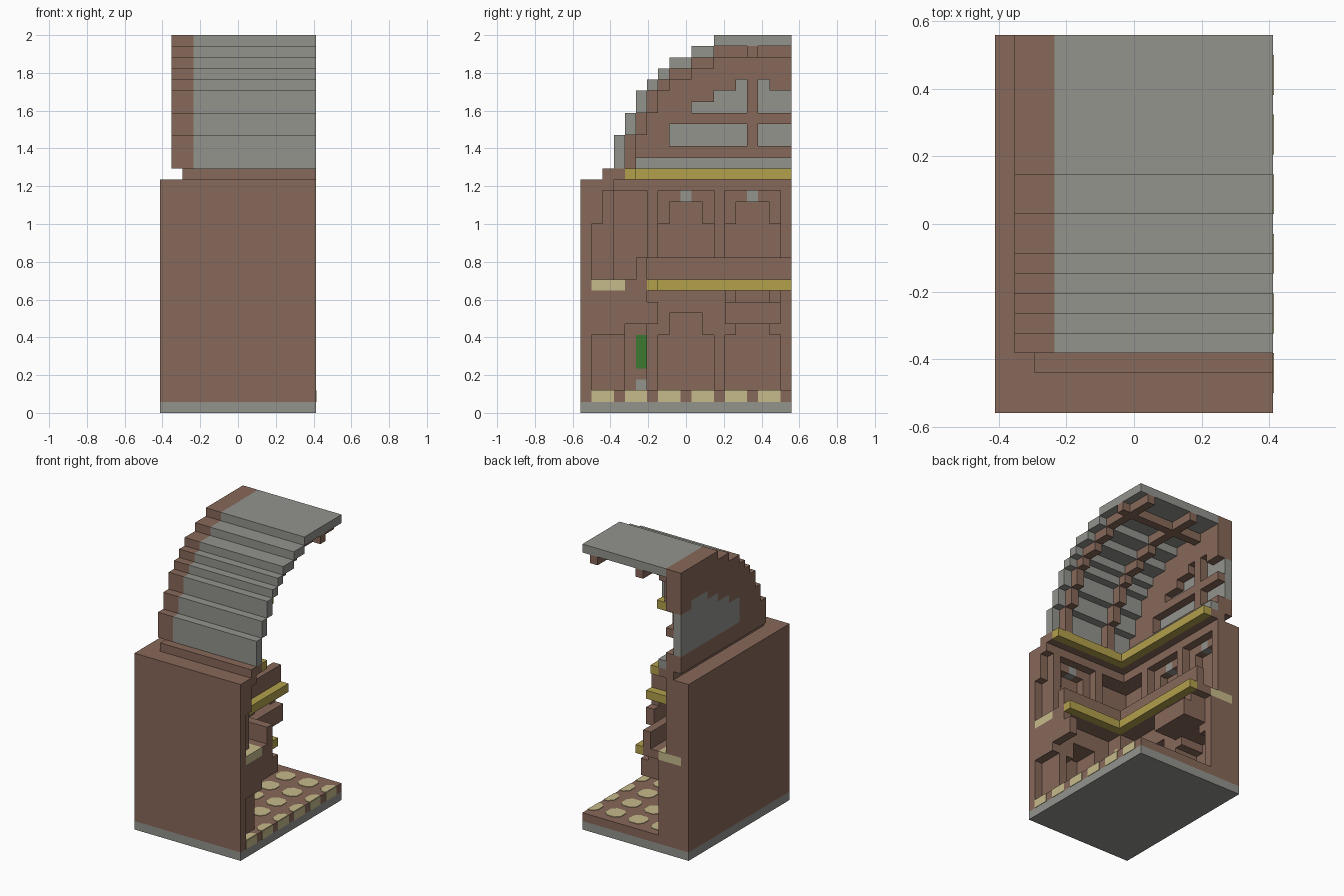
import bpy
import bmesh

if "Cube" in bpy.data.objects:
    bpy.data.objects.remove(bpy.data.objects["Cube"], do_unlink=True)

# Block grid: the model is NX by NY by NZ blocks
NX, NY, NZ = 14, 19, 34
U = 2 / NZ


def point(i, j, k):
    return ((i - NX / 2) * U, (j - NY / 2) * U, k * U)


def linear(c):
    c /= 255
    return c / 12.92 if c < 0.04 else ((c + 0.055) / 1.055) ** 2.4


def material(name, rgb):
    mat = bpy.data.materials.new(name)
    color = [linear(c) for c in rgb] + [1]
    mat.diffuse_color = color
    mat.use_nodes = True
    mat.node_tree.nodes["Principled BSDF"].inputs["Base Color"].default_value = color
    return mat


brown = material("brown brick", (135, 104, 90))
grey = material("grey stone", (147, 148, 141))
gold = material("gold trim", (178, 160, 76))
cream = material("cream stone", (198, 186, 138))
green = material("green", (60, 120, 48))


def prism(bm, outline, k0, k1):
    low = [bm.verts.new(point(i, j, k0)) for i, j in outline]
    high = [bm.verts.new(point(i, j, k1)) for i, j in outline]
    bm.faces.new(low[::-1])
    bm.faces.new(high)
    n = len(outline)
    for a in range(n):
        b = (a + 1) % n
        bm.faces.new((low[a], low[b], high[b], high[a]))


def finish(name, mat, bm):
    mesh = bpy.data.meshes.new(name)
    bm.to_mesh(mesh)
    bm.free()
    mesh.materials.append(mat)
    obj = bpy.data.objects.new(name, mesh)
    bpy.context.collection.objects.link(obj)


def blocks(name, mat, boxes):
    """Boxes given as (i0, i1, j0, j1, k0, k1) in grid units."""
    bm = bmesh.new()
    for i0, i1, j0, j1, k0, k1 in boxes:
        if i1 > i0 and j1 > j0 and k1 > k0:
            prism(bm, [(i0, j0), (i1, j0), (i1, j1), (i0, j1)], k0, k1)
    finish(name, mat, bm)


def on_both_walls(name, mat, boxes):
    """Boxes given as (along0, along1, depth0, depth1, k0, k1), for each wall."""
    blocks("side_" + name, mat, [(d0, d1, a0, min(a1, NY), k0, k1)
                                 for a0, a1, d0, d1, k0, k1 in boxes])
    blocks("front_" + name, mat, [(a0, min(a1, NX), d0, d1, k0, k1)
                                  for a0, a1, d0, d1, k0, k1 in boxes])


# Base and floor
blocks("base_slab", grey, [(0, NX, 0, NY, 0, 1)])
blocks("floor", brown, [(1, NX, 1, NY, 1, 2)])
bm = bmesh.new()
for i in range(1, NX, 3):
    for j in range(1, NY - 1, 3):
        c = 0.5
        octagon = [(i + c, j), (i + 2 - c, j), (i + 2, j + c), (i + 2, j + 2 - c),
                   (i + 2 - c, j + 2), (i + c, j + 2), (i, j + 2 - c), (i, j + c)]
        prism(bm, [(min(x, NX), y) for x, y in octagon if x <= NX + c], 2, 2.06)
finish("floor_tiles", cream, bm)
blocks("floor_edge_tiles", cream,
       [(NX, NX + 0.05, j, j + 2, 1, 2) for j in range(1, NY - 1, 3)])

# Lower walls: outer skin, piers and arched alcoves
END = NY
PIERS = (6, 12, 18)
on_both_walls("wall_skin", brown, [(0, END, 0, 1, 1, 21)])
on_both_walls("lower_piers", brown, [(p, p + 1, 1, 4, 2, 11) for p in PIERS])
on_both_walls("lower_arches", brown, [
    (7, 8, 1, 4, 7, 9), (11, 12, 1, 4, 7, 9), (7, 12, 1, 4, 9, 11),
    (13, 14, 1, 4, 7, 8), (17, 18, 1, 4, 7, 8), (13, 18, 1, 4, 8, 11)])
blocks("corner_block", brown, [(1, 6, 1, 5, 2, 11), (1, 5, 5, 6, 2, 11)])

# Corner post with coloured bands
blocks("post_foot", grey, [(5, 6, 5, 6, 2, 3)])
blocks("post_shaft", brown, [(5, 6, 5, 6, 3, 4), (5, 6, 5, 6, 7, 8),
                             (5, 6, 5.5, 6, 8, 9.5), (5, 6, 5, 6, 9.5, 11)])
blocks("post_panel", green, [(5, 6, 5, 6, 4, 7)])
blocks("post_light", cream, [(5, 6, 5, 5.5, 8, 9.5)])

# Hood above the second alcove
on_both_walls("hood", brown, [(13, 18, 4, 7, 8, 10), (13, 14, 4, 6, 10, 11),
                              (17, 18, 4, 6, 10, 11)])

# Gallery floor, parapet and trim
on_both_walls("alcove_floor", cream, [(1, END, 1, 4, 11, 12)])
on_both_walls("gallery_floor", brown, [(4, END, 4, 6, 11, 12)])
on_both_walls("parapet", brown, [(5, END, 5, 6, 12, 14)])
on_both_walls("gallery_trim", gold, [(6, END, 6, 7, 11, 12)])

# Upper alcoves with keystones
on_both_walls("upper_piers", brown, [(p, p + 1, 1, 3, 12, 20) for p in PIERS])
arches = []
for a in (7, 13):
    arches += [(a, a + 1, 1, 2, 17, 20), (a + 4, a + 5, 1, 2, 17, 20),
               (a + 1, a + 2, 1, 2, 19, 20), (a + 3, a + 4, 1, 2, 19, 20)]
on_both_walls("upper_arches", brown, arches)
on_both_walls("keystones", grey, [(9, 10, 1, 2, 19, 20), (15, 16, 1, 2, 19, 20)])
on_both_walls("lintel", brown, [(1, END, 1, 3, 20, 21)])

# Cornice
on_both_walls("cornice_base", brown, [(2, END, 2, 4, 21, 22)])
on_both_walls("cornice_trim", gold, [(4, END, 4, 5, 21, 22)])
blocks("side_ledge", grey, [(3, 4, 5, NY, 22, 23)])

# Stepped vault: each step is (j0, j1, k0, k1)
STEPS = [(3, 4, 22, 25), (4, 5, 25, 27), (5, 6, 27, 29), (6, 7, 29, 30), (7, 8, 30, 31),
         (8, 10, 31, 32), (10, 12, 32, 33), (12, NY, 33, 34)]
blocks("vault", grey, [(3, NX) + s for s in STEPS])
blocks("vault_edge", brown, [(1, 3) + s for s in STEPS])

# Ribs and ridge beam below the vault
ribs = []
for i in (6, 12):
    for j0, j1, k0, k1 in STEPS:
        if k0 > 22:
            ribs.append((i, i + 1, j0, j1, k0 - 1, k0))
        if j1 < NY:
            ribs.append((i, i + 1, j1, j1 + 1, k0, k1))
blocks("vault_ribs", brown, ribs)
blocks("ridge_beam", brown, [(3, NX, 15, 16, 32, 33)])


# Gable wall with an arched window
def opening(k):
    if 24 <= k < 27:
        return 8, NY
    return {27: (10, NY), 28: (12, NY), 29: (14, 17)}.get(k, (NY, NY))


outer, inner, glass = [], [], []
for j0, j1, k0, k1 in STEPS[:-1]:
    for k in range(k0, k1):
        w0, w1 = opening(k)
        outer += [(1, 2, j1, w0, k, k + 1), (1, 2, w1, NY, k, k + 1)]
        glass.append((1, 2, w0, w1, k, k + 1))
        if k == 26:
            w0 = w1 = NY
        inner += [(2, 3, j1, w0, k, k + 1), (2, 3, w1, NY, k, k + 1)]
        if w0 < NY:
            inner.append((2, 3, 15, 16, k, k + 1))
blocks("gable_wall", brown, outer)
blocks("gable_mullions", brown, inner)
blocks("gable_window", grey, glass)
